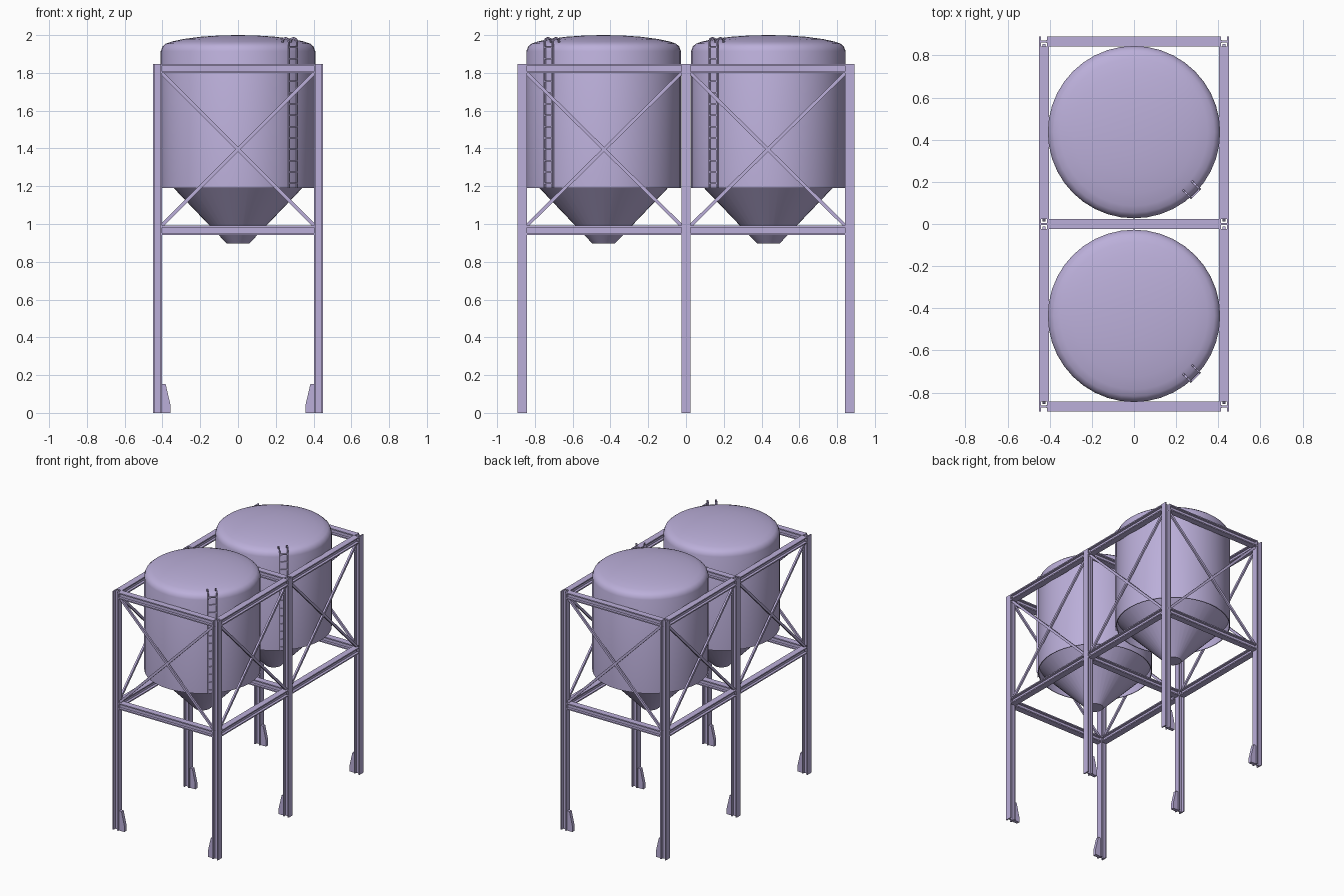
import bpy, bmesh, math
from mathutils import Vector, Matrix

if "Cube" in bpy.data.objects:
    bpy.data.objects.remove(bpy.data.objects["Cube"])

mat = bpy.data.materials.new("pale_lilac")
mat.diffuse_color = (0.50, 0.43, 0.70, 1)
mat.use_nodes = True
mat.node_tree.nodes["Principled BSDF"].inputs["Base Color"].default_value = mat.diffuse_color

PX, PY = 0.427, 0.867      # post centre lines
S = 0.048                  # beam section size


def make(name, bm):
    bmesh.ops.recalc_face_normals(bm, faces=bm.faces)
    me = bpy.data.meshes.new(name)
    bm.to_mesh(me)
    bm.free()
    me.materials.append(mat)
    ob = bpy.data.objects.new(name, me)
    bpy.context.collection.objects.link(ob)
    return ob


def extrude_profile(bm, pts, a, b, side):
    """Sweep a closed 2D profile straight from a to b; profile x lies along side."""
    a, b = Vector(a), Vector(b)
    d = (b - a).normalized()
    u = Vector(side)
    u = (u - d * u.dot(d)).normalized()
    v = d.cross(u)
    r0 = [bm.verts.new(a + u * p[0] + v * p[1]) for p in pts]
    r1 = [bm.verts.new(b + u * p[0] + v * p[1]) for p in pts]
    n = len(pts)
    for i in range(n):
        j = (i + 1) % n
        bm.faces.new((r0[i], r0[j], r1[j], r1[i]))
    bm.faces.new(r0[::-1])
    bm.faces.new(r1)


def i_section(s=S, t=0.009):
    """I profile whose flanges face along +/- first axis."""
    h, w = s / 2, t / 2
    k = h - t
    return [(-h, -h), (-k, -h), (-k, -w), (k, -w), (k, -h), (h, -h),
            (h, h), (k, h), (k, w), (-k, w), (-k, h), (-h, h)]


def rect(w, h):
    return [(-w/2, -h/2), (w/2, -h/2), (w/2, h/2), (-w/2, h/2)]


# posts and foot gussets
bm, bg = bmesh.new(), bmesh.new()
for sx in (-1, 1):
    for y in (-PY, 0, PY):
        extrude_profile(bm, i_section(), (sx*PX, y, 0), (sx*PX, y, 1.848), (1, 0, 0))
        x0 = PX - S/2 + 0.002
        g = [(x0, 0), (0.358, 0), (0.358, 0.045), (0.383, 0.152), (x0, 0.152)]
        rings = [[bg.verts.new((sx*p[0], y + o, p[1])) for p in g] for o in (-0.013, 0.013)]
        for i in range(5):
            j = (i + 1) % 5
            bg.faces.new((rings[0][i], rings[0][j], rings[1][j], rings[1][i]))
        bg.faces.new(rings[0])
        bg.faces.new(rings[1])
make("posts", bm)
make("foot_gussets", bg)

# horizontal beams at two levels
bm = bmesh.new()
for z in (0.967, 1.823):
    for y in (-PY, 0, PY):
        extrude_profile(bm, i_section(), (-PX + S/2, y, z), (PX - S/2, y, z), (0, 0, 1))
    for sx in (-1, 1):
        for sy in (-1, 1):
            extrude_profile(bm, i_section(), (sx*PX, sy*S/2, z),
                            (sx*PX, sy*(PY - S/2), z), (0, 0, 1))
make("horizontal_beams", bm)

# diagonal cross braces
bm = bmesh.new()
z0, z1 = 0.985, 1.805
for sy in (-1, 1):
    for a, b in ((z0, z1), (z1, z0)):
        extrude_profile(bm, rect(0.014, 0.018), (-0.41, sy*PY, a), (0.41, sy*PY, b), (0, 1, 0))
        for sx in (-1, 1):
            extrude_profile(bm, rect(0.014, 0.018), (sx*PX, sy*0.018, a),
                            (sx*PX, sy*(PY - 0.018), b), (1, 0, 0))
make("cross_braces", bm)


def lathe(name, profile, y, n=40):
    bm = bmesh.new()
    vs = [bm.verts.new((r, 0, z)) for r, z in profile]
    es = [bm.edges.new(p) for p in zip(vs, vs[1:])]
    bmesh.ops.spin(bm, geom=vs + es, cent=(0, 0, 0), axis=(0, 0, 1),
                   angle=2*math.pi, steps=n)
    bmesh.ops.remove_doubles(bm, verts=bm.verts, dist=1e-5)
    bmesh.ops.translate(bm, verts=bm.verts, vec=(0, y, 0))
    ob = make(name, bm)
    bpy.context.view_layer.objects.active = ob
    ob.select_set(True)
    bpy.ops.object.shade_smooth_by_angle(angle=math.radians(35))
    ob.select_set(False)


# tank with domed lid, skirt and recessed hopper cone
R = 0.409
tank = [(0, 2.0), (0.10, 1.998), (0.20, 1.991), (0.29, 1.979), (0.35, 1.966),
        (0.382, 1.955), (0.400, 1.940), (R, 1.915), (R, 1.19), (R - 0.006, 1.19),
        (R - 0.006, 1.256), (0.06, 0.897), (0, 0.897)]

for label, yc in (("front", -0.436), ("back", 0.436)):
    lathe(label + "_tank", tank, yc)
    # ladder, built facing +x then turned to the front right
    bm = bmesh.new()
    lr, hw = 0.412, 0.030
    for s in (-1, 1):
        path = [(lr, 1.19), (lr, 1.965), (lr - 0.008, 1.979), (lr - 0.025, 1.985),
                (lr - 0.042, 1.979), (lr - 0.050, 1.962)]
        for p, q in zip(path, path[1:]):
            extrude_profile(bm, rect(0.009, 0.009), (p[0], s*hw, p[1]),
                            (q[0], s*hw, q[1]), (0, 1, 0))
    for i in range(13):
        z = 1.215 + i*0.06
        extrude_profile(bm, rect(0.009, 0.009), (lr, -hw, z), (lr, hw, z), (0, 0, 1))
    bm.transform(Matrix.Translation((0, yc, 0)) @ Matrix.Rotation(-math.pi/4, 4, 'Z'))
    make(label + "_ladder", bm)
